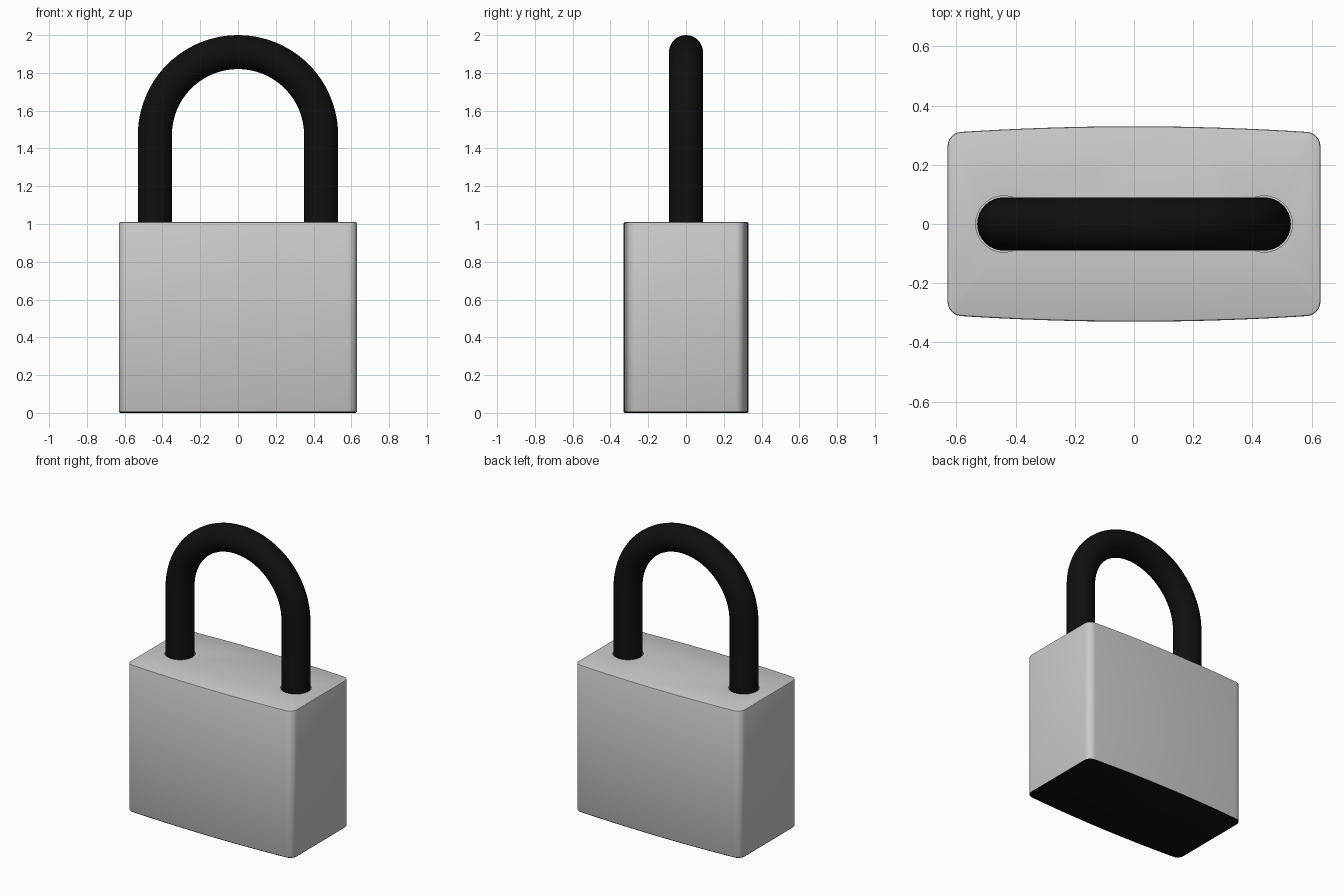
import bpy, bmesh, math

if "Cube" in bpy.data.objects:
    bpy.data.objects.remove(bpy.data.objects["Cube"])

black = bpy.data.materials.new("black_coating")
black.diffuse_color = (0.005, 0.005, 0.005, 1)
black.use_nodes = True
black.node_tree.nodes["Principled BSDF"].inputs["Base Color"].default_value = black.diffuse_color

HALF_W, HALF_D, HEIGHT = 0.63, 0.33, 1.01
LEG_X, ROD_R, ARC_Z, LEG_BOTTOM = 0.44, 0.09, 1.47, 0.85


def activate(obj):
    bpy.ops.object.select_all(action='DESELECT')
    obj.select_set(True)
    bpy.context.view_layer.objects.active = obj


def smooth(obj, angle=35):
    activate(obj)
    bpy.ops.object.shade_smooth_by_angle(angle=math.radians(angle))


def new_object(name, bm):
    bmesh.ops.recalc_face_normals(bm, faces=bm.faces[:])
    mesh = bpy.data.meshes.new(name)
    bm.to_mesh(mesh)
    bm.free()
    obj = bpy.data.objects.new(name, mesh)
    bpy.context.collection.objects.link(obj)
    return obj


# Lock body: outline with bowed front and back and rounded corners
SEG, CORNER = 24, 0.045
quarter_side = []
for i in range(SEG + 1):
    x = -HALF_W + 2 * HALF_W * i / SEG
    quarter_side.append((x, -HALF_D + 0.022 * (x / HALF_W) ** 2))
outline = quarter_side + [(-x, -y) for x, y in quarter_side]

bm = bmesh.new()
base = bm.faces.new([bm.verts.new((x, y, 0)) for x, y in outline])
top = bmesh.ops.extrude_face_region(bm, geom=[base], use_keep_orig=True)
for v in top["geom"]:
    if isinstance(v, bmesh.types.BMVert):
        v.co.z = HEIGHT
corners = [e for e in bm.edges
           if all(abs(abs(v.co.x) - HALF_W) < 1e-4 for v in e.verts)
           and abs(e.verts[0].co.z - e.verts[1].co.z) > 0.5]
bmesh.ops.bevel(bm, geom=corners, offset=CORNER, segments=6, profile=0.5,
                affect='EDGES', clamp_overlap=True)
rims = [e for e in bm.edges if abs(e.verts[0].co.z - e.verts[1].co.z) < 1e-5]
bmesh.ops.bevel(bm, geom=rims, offset=0.007, segments=2, profile=0.5,
                affect='EDGES', clamp_overlap=True)
bmesh.ops.recalc_face_normals(bm, faces=bm.faces[:])
# Dark underside
for f in bm.faces:
    f.material_index = 1 if f.normal.z < -0.3 else 0
body = new_object("lock_body", bm)
body.data.materials.append(None)
body.data.materials.append(black)

# Socket holes for the shackle legs
for side, label in ((-1, "left"), (1, "right")):
    bpy.ops.mesh.primitive_cylinder_add(vertices=48, radius=ROD_R + 0.005, depth=0.4,
                                        location=(side * LEG_X, 0, LEG_BOTTOM + 0.2))
    cutter = bpy.context.object
    cutter.name = label + "_socket_cutter"
    cutter.hide_render = True
    cut = body.modifiers.new(label + "_socket", 'BOOLEAN')
    cut.operation = 'DIFFERENCE'
    cut.solver = 'EXACT'
    cut.object = cutter
    activate(body)
    bpy.ops.object.modifier_apply(modifier=cut.name)
    bpy.data.objects.remove(cutter)
smooth(body)

# Shackle: round rod swept along a U-shaped path
ARC, SIDES = 48, 32
path = [(LEG_X, LEG_BOTTOM, 0.0)]
path += [(LEG_X * math.cos(a), ARC_Z + LEG_X * math.sin(a), a)
         for a in (math.pi * i / ARC for i in range(ARC + 1))]
path += [(-LEG_X, LEG_BOTTOM, math.pi)]

bm = bmesh.new()
rings = []
for px, pz, a in path:
    ring = []
    for j in range(SIDES):
        t = 2 * math.pi * j / SIDES
        out = ROD_R * math.cos(t)
        ring.append(bm.verts.new((px + out * math.cos(a), ROD_R * math.sin(t),
                                  pz + out * math.sin(a))))
    rings.append(ring)
for r0, r1 in zip(rings, rings[1:]):
    for j in range(SIDES):
        k = (j + 1) % SIDES
        bm.faces.new((r0[j], r0[k], r1[k], r1[j]))
bm.faces.new(rings[0])
bm.faces.new(rings[-1])
shackle = new_object("shackle", bm)
shackle.data.materials.append(black)
smooth(shackle)
